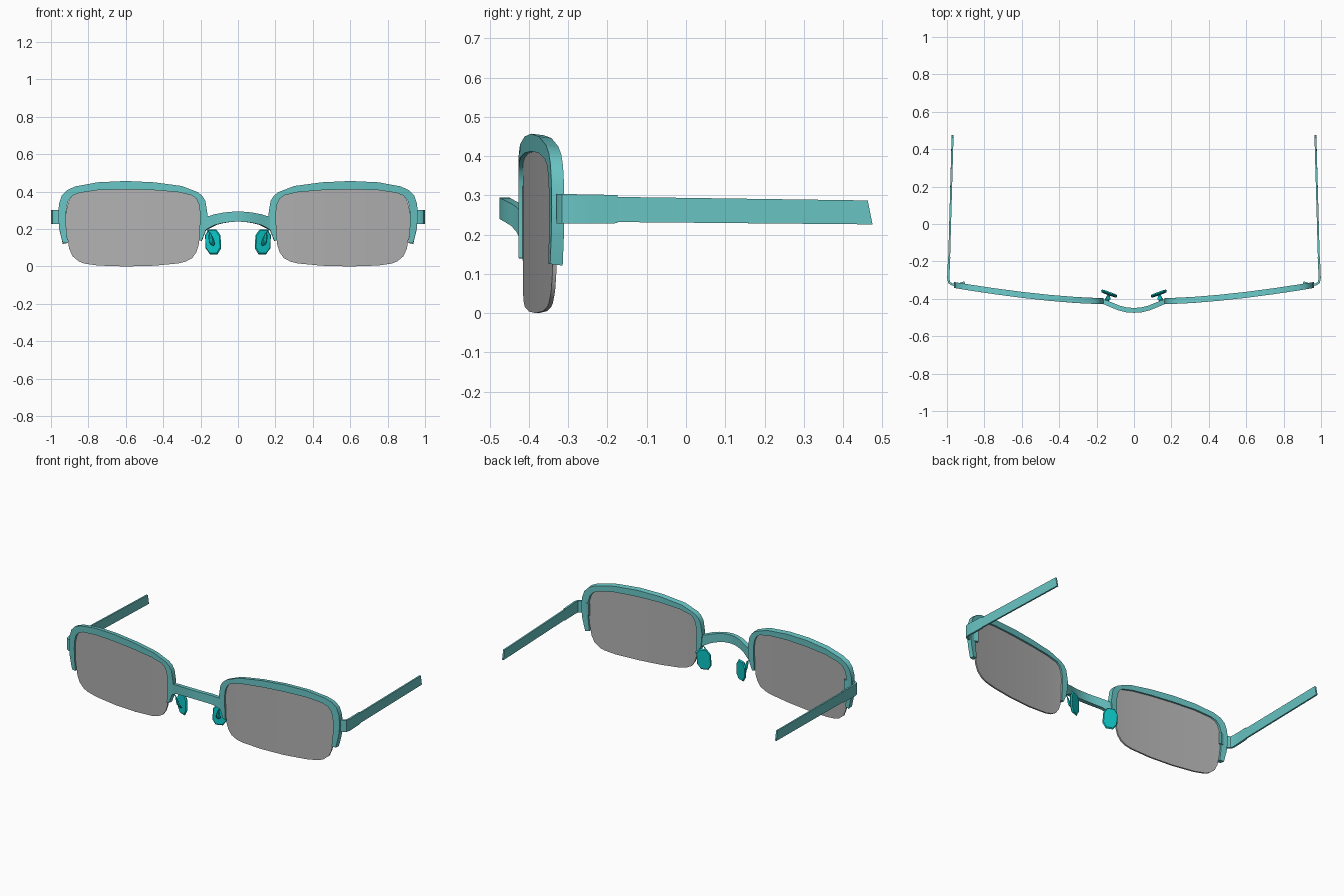
import bpy
import bmesh
import math
from mathutils import Vector

cube = bpy.data.objects.get("Cube")
if cube:
    bpy.data.objects.remove(cube, do_unlink=True)


def material(name, rgb):
    m = bpy.data.materials.new(name)
    m.use_nodes = True
    m.diffuse_color = (*rgb, 1)
    m.node_tree.nodes["Principled BSDF"].inputs["Base Color"].default_value = (*rgb, 1)
    return m


FRAME = material("frame teal", (0.14, 0.55, 0.55))
PAD = material("pad cyan", (0.004, 0.56, 0.56))
LENS = material("lens grey", (0.44, 0.44, 0.44))


def front_y(x):
    """Wrap of the front: the outer ends sweep back."""
    return -0.411 + 0.083 * (max(abs(x) - 0.2, 0) / 0.75) ** 1.5


def finish(name, bm, mat, smooth):
    bmesh.ops.recalc_face_normals(bm, faces=bm.faces)
    me = bpy.data.meshes.new(name)
    bm.to_mesh(me)
    bm.free()
    ob = bpy.data.objects.new(name, me)
    bpy.context.collection.objects.link(ob)
    me.materials.append(mat)
    if smooth:
        bpy.ops.object.select_all(action='DESELECT')
        ob.select_set(True)
        bpy.context.view_layer.objects.active = ob
        bpy.ops.object.shade_smooth_by_angle(angle=math.radians(35))
    return ob


def loft(name, sections, mat, side=1, smooth=True):
    """Skin a row of closed cross-sections and cap both ends."""
    bm = bmesh.new()
    rings = [[bm.verts.new((side * x, y, z)) for x, y, z in s] for s in sections]
    n = len(rings[0])
    for a, b in zip(rings, rings[1:]):
        for i in range(n):
            j = (i + 1) % n
            bm.faces.new((a[i], a[j], b[j], b[i]))
    bm.faces.new(rings[0])
    bm.faces.new(rings[-1])
    return finish(name, bm, mat, smooth)


def upright_strip(path, half):
    """Sections for a thin vertical band; path points are (x, y, z_low, z_high)."""
    out = []
    for i, (x, y, lo, hi) in enumerate(path):
        a, b = path[max(i - 1, 0)], path[min(i + 1, len(path) - 1)]
        d = Vector((b[0] - a[0], b[1] - a[1])).normalized()
        nx, ny = d.y * half, -d.x * half
        out.append([(x + nx, y + ny, lo), (x + nx, y + ny, hi),
                    (x - nx, y - ny, hi), (x - nx, y - ny, lo)])
    return out


# Half rim: outer and inner edge as (x, z)
RIM_OUT = [(.193, .14), (.170, .20), (.163, .28), (.174, .35), (.190, .377), (.215, .397),
           (.30, .430), (.45, .450), (.60, .457), (.75, .450), (.87, .428), (.915, .408),
           (.942, .380), (.957, .335), (.962, .27), (.955, .20), (.937, .125)]
RIM_IN = [(.208, .14), (.205, .20), (.203, .29), (.210, .335), (.223, .362), (.245, .380),
          (.32, .397), (.45, .408), (.60, .412), (.75, .408), (.85, .393), (.885, .378),
          (.907, .352), (.917, .315), (.920, .27), (.918, .20), (.910, .125)]

# Lens columns: x, low z, high z
LENS_COLS = [(.203, .19, .29), (.210, .115, .335), (.223, .075, .362), (.245, .045, .380),
             (.28, .026, .390), (.32, .016, .397), (.45, .004, .408), (.60, 0, .412),
             (.75, .005, .408), (.82, .015, .398), (.85, .026, .393), (.885, .055, .378),
             (.903, .095, .355), (.915, .17, .315), (.920, .22, .27)]

# Hinge end piece wrapping round the corner, then the side arm
HINGE = [(.905, -.312, .228, .303), (.945, -.325, .228, .303), (.972, -.324, .228, .303),
         (.988, -.313, .228, .303), (.993, -.290, .228, .303), (.991, -.24, .228, .302),
         (.988, -.175, .229, .301)]
ARM = [(.988, -.177, .232, .296), (.970, .469, .226, .287)]

for side, word in ((1, "left"), (-1, "right")):
    rim = []
    for (xo, zo), (xi, zi) in zip(RIM_OUT, RIM_IN):
        yo, yi, h = front_y(xo), front_y(xi), 0.016
        rim.append([(xo, yo - h, zo), (xo, yo + h, zo - .004),
                    (xi, yi + h, zi), (xi, yi - h, zi)])
    loft(word + "_rim", rim, FRAME, side)

    lens = [[(x, front_y(x) - .005, lo), (x, front_y(x) - .005, hi),
             (x, front_y(x) + .005, hi), (x, front_y(x) + .005, lo)]
            for x, lo, hi in LENS_COLS]
    loft(word + "_lens", lens, LENS, side)

    loft(word + "_hinge", upright_strip(HINGE, .006), FRAME, side)
    arm = upright_strip(ARM, .005)
    # Slanted tip
    arm[-1] = [(x, y + (.006 if z < .25 else -.006), z) for x, y, z in arm[-1]]
    loft(word + "_arm", arm, FRAME, side, smooth=False)

    # Octagonal nose pad, turned to rest along the nose
    centre = Vector((.133, -.372, .132))
    u = Vector((.94, .34, 0))
    v = Vector((.05, .06, 1)).normalized()
    w = u.cross(v).normalized()
    outline = [(-.044, -.035), (-.022, -.067), (.022, -.067), (.044, -.035),
               (.044, .035), (.022, .067), (-.022, .067), (-.044, .035)]
    pad = [[tuple(centre + u * a * k + v * b * k + w * t) for a, b in outline]
           for t, k in ((-.007, .9), (0, 1), (.007, .9))]
    loft(word + "_nose_pad", pad, PAD, side, smooth=False)

    # Drop-shaped mount and stem joining pad to rim
    stem = []
    for x, y, z, r in ((.192, -.404, .198, .005), (.166, -.410, .197, .006),
                       (.150, -.411, .180, .006), (.144, -.407, .150, .013),
                       (.140, -.402, .130, .016), (.138, -.390, .114, .010),
                       (.136, -.374, .112, .006)):
        stem.append([(x + r * math.cos(a), y + .5 * r * math.sin(a), z + .4 * r * math.cos(a))
                     for a in (math.tau * i / 6 for i in range(6))])
    loft(word + "_pad_mount", stem, PAD, side)

# Arched bridge bowing forward between the rims
HALF = [(0, -.462, .240, .294), (.04, -.459, .238, .292), (.08, -.449, .232, .287),
        (.12, -.433, .222, .279), (.15, -.420, .207, .270), (.178, -.411, .190, .262)]
path = [(-x, y, lo, hi) for x, y, lo, hi in reversed(HALF[1:])] + HALF
loft("bridge", upright_strip(path, .013), FRAME)
